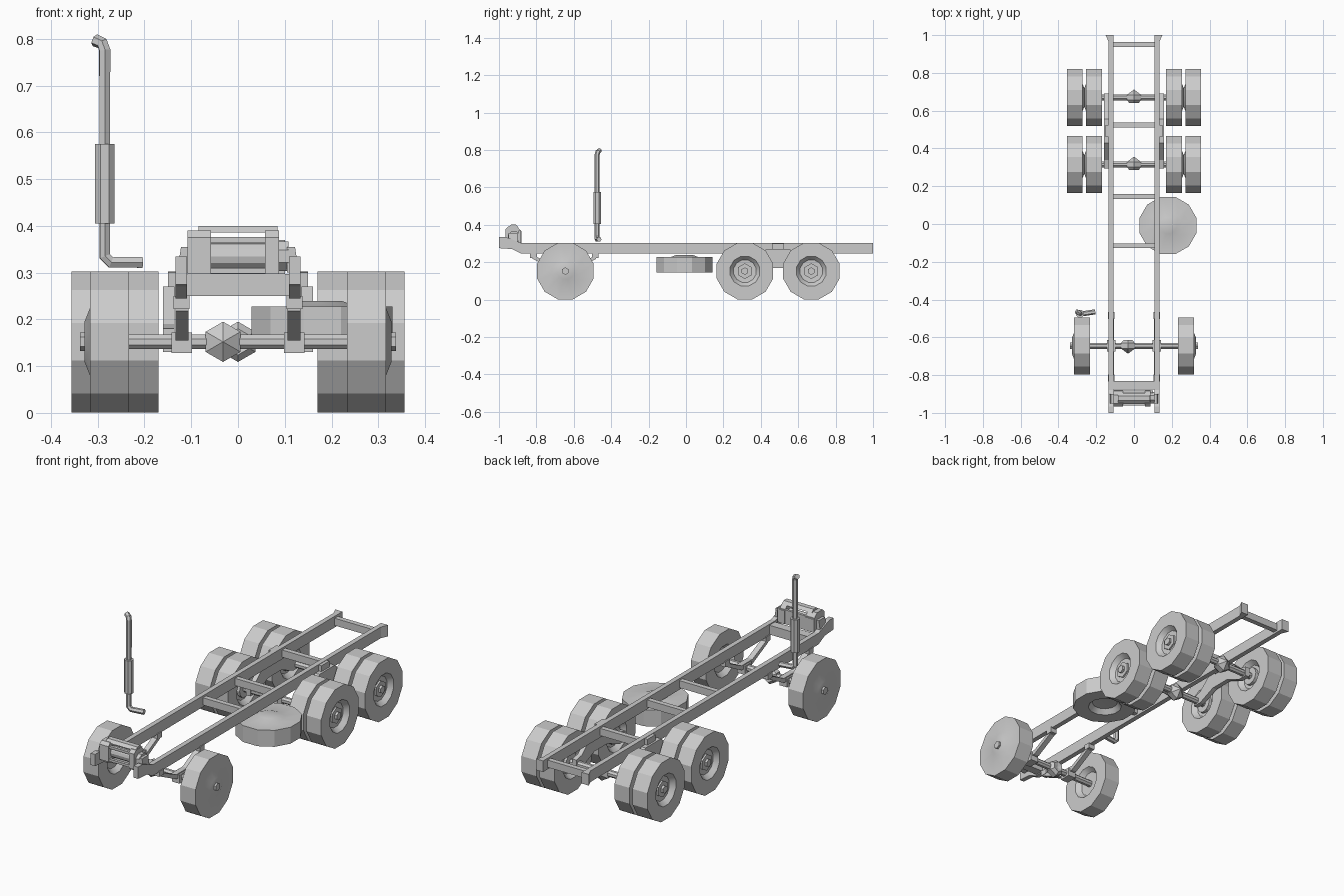
import bpy, bmesh
from math import cos, sin, pi, radians
from mathutils import Matrix

cube = bpy.data.objects.get("Cube")
if cube:
    bpy.data.objects.remove(cube, do_unlink=True)

grey = bpy.data.materials.new("plain_grey")
grey.use_nodes = True
tone = (0.6, 0.6, 0.6, 1)
grey.diffuse_color = tone
grey.node_tree.nodes["Principled BSDF"].inputs["Base Color"].default_value = tone


def finish(name, bm, smooth=False):
    bmesh.ops.remove_doubles(bm, verts=bm.verts, dist=1e-5)
    bmesh.ops.recalc_face_normals(bm, faces=bm.faces)
    me = bpy.data.meshes.new(name)
    bm.to_mesh(me)
    bm.free()
    me.materials.append(grey)
    ob = bpy.data.objects.new(name, me)
    bpy.context.collection.objects.link(ob)
    if smooth:
        bpy.ops.object.select_all(action='DESELECT')
        ob.select_set(True)
        bpy.context.view_layer.objects.active = ob
        bpy.ops.object.shade_smooth_by_angle(angle=radians(25))
    return ob


def prism(name, pts, axis, a, b):
    """Extrude a 2D outline along axis x (y,z points), y (x,z) or z (x,y)."""
    bm = bmesh.new()
    loops = []
    for d in (a, b):
        ring = []
        for p in pts:
            co = list(p)
            co.insert("xyz".index(axis), d)
            ring.append(bm.verts.new(co))
        loops.append(ring)
        bm.faces.new(ring)
    n = len(pts)
    for i in range(n):
        j = (i + 1) % n
        bm.faces.new((loops[0][i], loops[0][j], loops[1][j], loops[1][i]))
    return finish(name, bm)


def box(name, x0, x1, y0, y1, z0, z1):
    return prism(name, [(x0, y0), (x1, y0), (x1, y1), (x0, y1)], "z", z0, z1)


def lathe(name, profile, n, phase, matrix, smooth=False):
    """Spin (along, radius) points around local x."""
    bm = bmesh.new()
    rings = []
    for u, r in profile:
        if r == 0:
            rings.append([bm.verts.new((u, 0, 0))] * n)
        else:
            rings.append([bm.verts.new((u, r * cos(phase + 2 * pi * i / n),
                                        r * sin(phase + 2 * pi * i / n))) for i in range(n)])
    for p, q in zip(rings, rings[1:]):
        for i in range(n):
            j = (i + 1) % n
            bm.faces.new(list(dict.fromkeys((p[i], p[j], q[j], q[i]))))
    bm.transform(matrix)
    return finish(name, bm, smooth)


def rod(name, length, radius, n, matrix, phase=0):
    h = length / 2
    return lathe(name, [(-h, 0), (-h, radius), (h, radius), (h, 0)], n, phase, matrix)


def turn(deg, axis):
    return Matrix.Rotation(radians(deg), 4, axis)


T = Matrix.Translation
TO_Y, TO_BACK, TO_Z = turn(-90, 'Z'), turn(90, 'Z'), turn(-90, 'Y')
HUB_Z, FRONT_Y, REAR_YS = 0.152, -0.645, (0.315, 0.67)
R = 0.156
WHEEL = [(.053, 0), (.053, .045), (.042, .074), (.042, R), (-.042, R),
         (-.042, .082), (-.018, .062), (-.014, 0)]


def wheel(name, matrix):
    return lathe(name, WHEEL, 12, radians(15), matrix, True)


def axle(name, x, y, half, facing):
    rod(name + "_axle", half * 2, .017, 8, T((0, y, HUB_Z)), radians(22.5))
    lathe(name + "_differential", [(-.024, 0), (-.03, .028), (-.014, .043), (.014, .043), (.042, 0)],
          6, radians(30), T((x, y, HUB_Z)) @ facing)


# axles
axle("front", -.032, FRONT_Y, .27, TO_Y)
axle("middle", 0, REAR_YS[0], .31, TO_BACK)
axle("rear", 0, REAR_YS[1], .31, TO_BACK)

for side, s in (("left", 1), ("right", -1)):
    out = Matrix.Identity(4) if s == 1 else turn(180, 'Z')
    flip = turn(180, 'Z') @ out

    # front wheels
    wheel(side + "_front_wheel", T((s * .275, FRONT_Y, HUB_Z)) @ out)
    rod(side + "_front_hub_nut", .014, .02, 6, T((s * .331, FRONT_Y, HUB_Z)), radians(30))

    # rear dual wheels with recessed outer hubs
    for pos, y in zip(("middle", "rear"), REAR_YS):
        wheel(f"{side}_{pos}_inner_wheel", T((s * .2125, y, HUB_Z)) @ out)
        wheel(f"{side}_{pos}_outer_wheel", T((s * .314, y, HUB_Z)) @ flip)
        rod(f"{side}_{pos}_hub", .012, .042, 6, T((s * .333, y, HUB_Z)), radians(30))
        rod(f"{side}_{pos}_hub_nut", .016, .02, 6, T((s * .343, y, HUB_Z)), radians(30))
        rod(f"{side}_{pos}_drum", .02, .045, 12, T((s * .19, y, HUB_Z)))

    # frame rail with raised front horn and flared tail
    prism(side + "_rail", [(-1, .275), (-1, .335), (-.965, .335), (-.88, .302), (1, .302),
                           (1, .245), (-.88, .245), (-.93, .27)], "x", s * .109, s * .134)
    prism(side + "_rail_tail", [(s * .13, .955), (s * .15, 1), (s * .112, 1), (s * .112, .955)],
          "z", .245, .302)

    # front leaf spring, hangers and axle clamp
    prism(side + "_front_spring", [(-.82, .238), (-.69, .178), (-.6, .178), (-.48, .238),
                                   (-.48, .218), (-.6, .155), (-.69, .155), (-.82, .218)],
          "x", s * .106, s * .134)
    for end, y in (("front", -.815), ("back", -.485)):
        box(f"{side}_spring_{end}_hanger", s * .104, s * .138, y - .018, y + .018, .222, .25)
    box(side + "_axle_clamp", s * .098, s * .142, FRONT_Y - .03, FRONT_Y + .03, .128, .172)

    # rear arched spring beam and its mount
    prism(side + "_bogie_beam", [(.295, .13), (.295, .18), (.34, .19), (.43, .27), (.555, .27),
                                 (.645, .19), (.69, .18), (.69, .13), (.64, .13), (.545, .17),
                                 (.44, .17), (.345, .13)], "x", s * .136, s * .16)
    box(side + "_bogie_mount", s * .13, s * .15, .46, .525, .24, .3)

    # winch base plate
    prism(side + "_winch_bracket", [(s * .105, .3), (s * .13, .3), (s * .122, .355), (s * .105, .355)],
          "y", -.95, -.9)

# cross members
for i, y in enumerate((-.115, .145, .525, .95)):
    box(f"cross_member_{i + 1}", -.11, .11, y - .013, y + .013, .255, .292)
box("front_cross_member", -.11, .11, -.875, -.83, .25, .297)

# winch
CHEEK = [(-.965, .297), (-.965, .375), (-.95, .39), (-.905, .39), (-.88, .365), (-.88, .297)]
prism("winch_gearbox", CHEEK, "x", -.108, -.058)
prism("winch_motor_mount", CHEEK, "x", .058, .088)
rod("winch_motor", .03, .034, 8, T((.093, -.92, .335)), radians(22.5))
rod("winch_drum", .12, .028, 12, T((0, -.92, .335)))
prism("winch_top_bar", [(-.95, .386), (-.935, .4), (-.91, .4), (-.895, .386)], "x", -.085, .085)
box("winch_rear_plate", -.108, .1, -.895, -.882, .297, .37)
for z in (.304, .37):
    box("winch_tie_bar", -.06, .06, -.96, -.945, z - .006, z + .006)

# spare wheel lying flat under the rail
wheel("spare_wheel", T((.18, -.008, .186)) @ TO_Z)

# exhaust stack
path = [(-.205, -.465, .322), (-.272, -.475, .322), (-.285, -.475, .335),
        (-.285, -.475, .775), (-.29, -.471, .79), (-.306, -.462, .797)]
curve = bpy.data.curves.new("exhaust_pipe", 'CURVE')
curve.dimensions = '3D'
curve.bevel_depth = .0135
curve.bevel_resolution = 1
curve.use_fill_caps = True
spline = curve.splines.new('POLY')
spline.points.add(len(path) - 1)
for point, co in zip(spline.points, path):
    point.co = (*co, 1)
spline.use_smooth = False
curve.materials.append(grey)
pipe = bpy.data.objects.new("exhaust_pipe", curve)
bpy.context.collection.objects.link(pipe)
bpy.ops.object.select_all(action='DESELECT')
pipe.select_set(True)
bpy.context.view_layer.objects.active = pipe
bpy.ops.object.convert(target='MESH')
rod("exhaust_muffler", .17, .0225, 8, T((-.285, -.475, .49)) @ TO_Z, radians(22.5))
